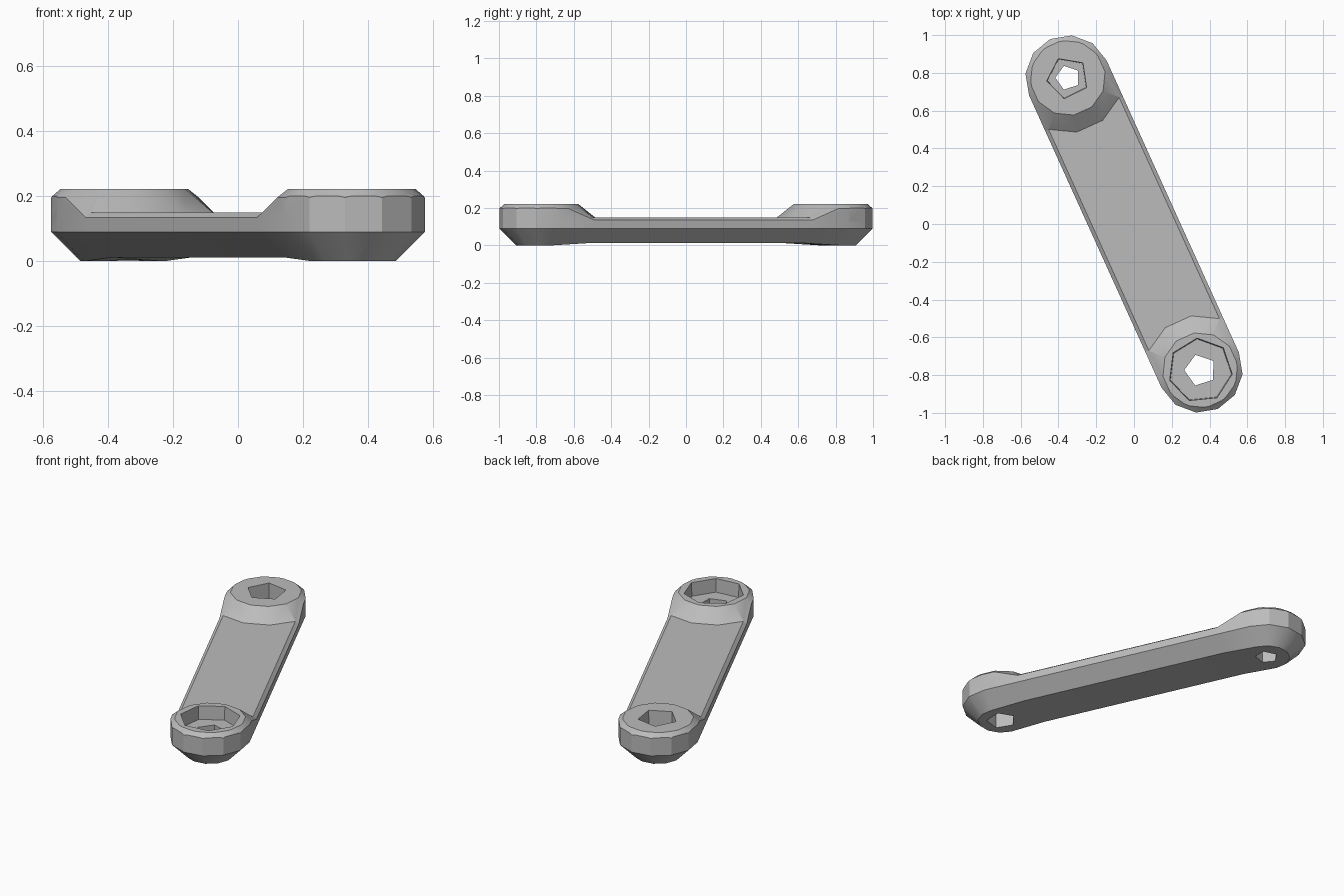
import bpy, bmesh, math
from mathutils import Matrix, Vector

cube = bpy.data.objects.get("Cube")
if cube:
    bpy.data.objects.remove(cube)

HALF = 0.85                                  # centre to hole axis, along the arm
WIDTH = 0.225                                # half width and end radius
MID = 0.64                                   # where the middle span begins
TURN = Matrix.Rotation(math.atan2(-0.777, 0.352), 4, 'Z')

grey = bpy.data.materials.new("metal grey")
grey.use_nodes = True
tone = (0.5, 0.5, 0.5, 1)
grey.diffuse_color = tone
grey.node_tree.nodes["Principled BSDF"].inputs["Base Color"].default_value = tone


def make(name, bm):
    bmesh.ops.recalc_face_normals(bm, faces=bm.faces)
    bm.transform(TURN)
    mesh = bpy.data.meshes.new(name)
    bm.to_mesh(mesh)
    bm.free()
    mesh.materials.append(grey)
    ob = bpy.data.objects.new(name, mesh)
    bpy.context.collection.objects.link(ob)
    return ob


def outline(inset):
    """Round-ended outline, with extra points where the middle span begins."""
    r = WIDTH - inset
    pts = []
    for side in (1, -1):
        for k in range(7):
            a = math.radians(-90 + 30 * k)
            pts.append((side * (HALF + r * math.cos(a)), side * r * math.sin(a)))
        pts += [(side * MID, side * r), ]
        pts += [(-side * MID, side * r)]
    return pts


def loft(name, levels, lift=0.0):
    """Stack outlines given as (z, inset); lift raises the underside of the middle."""
    bm = bmesh.new()
    rings = []
    for i, (z, inset) in enumerate(levels):
        rings.append([bm.verts.new((x, y, z + (lift if i == 0 and abs(x) <= MID else 0)))
                      for x, y in outline(inset)])
    n = len(rings[0])
    for a, b in zip(rings, rings[1:]):
        for i in range(n):
            j = (i + 1) % n
            bm.faces.new((a[i], a[j], b[j], b[i]))
    for ring in (rings[0], rings[-1]):
        bm.faces.new([ring[-1]] + ring[:8])
        bm.faces.new([ring[7], ring[8], ring[16], ring[17]])
        bm.faces.new(ring[8:17])
    return make(name, bm)


def cone(name, x, sides, r_low, r_high, z_low, z_high, spin=0):
    bm = bmesh.new()
    bmesh.ops.create_cone(bm, cap_ends=True, segments=sides, radius1=r_low, radius2=r_high,
                          depth=z_high - z_low,
                          matrix=Matrix.Translation((x, 0, (z_low + z_high) / 2))
                          @ Matrix.Rotation(math.radians(spin), 4, 'Z'))
    return make(name, bm)


def combine(target, tool, how):
    mod = target.modifiers.new(how.lower(), 'BOOLEAN')
    mod.operation, mod.solver, mod.object = how, 'EXACT', tool
    bpy.context.view_layer.objects.active = target
    bpy.ops.object.modifier_apply(modifier=mod.name)
    bpy.data.objects.remove(tool)


# Main bar with chamfered underside and a slim bevel on top
arm = loft("link_arm", [(0, 0.09), (0.09, 0), (0.135, 0), (0.15, 0.02)], lift=0.012)

# Raised bosses: sloped collars trimmed to the round-ended outline
for x in (HALF, -HALF):
    boss = cone("boss", x, 12, 0.33, 0.2, 0.12, 0.222, 15)
    envelope = loft("envelope", [(0.1, 0), (0.2, 0), (0.23, 0.03)])
    combine(boss, envelope, 'INTERSECT')
    combine(arm, boss, 'UNION')

# Stepped holes: (position, recess sides, recess radius, recess floor, hole sides, hole radius)
for x, sides, radius, floor, hole_sides, hole in ((HALF, 7, 0.175, 0.14, 5, 0.085),
                                                  (-HALF, 5, 0.115, 0.11, 5, 0.066)):
    combine(arm, cone("recess", x, sides, radius * 0.95, radius, floor, 0.3, 20), 'DIFFERENCE')
    combine(arm, cone("hole", x, hole_sides, hole, hole, -0.1, 0.3, 155), 'DIFFERENCE')

arm.select_set(True)
bpy.context.view_layer.objects.active = arm
bpy.ops.object.shade_smooth_by_angle(angle=math.radians(25))
